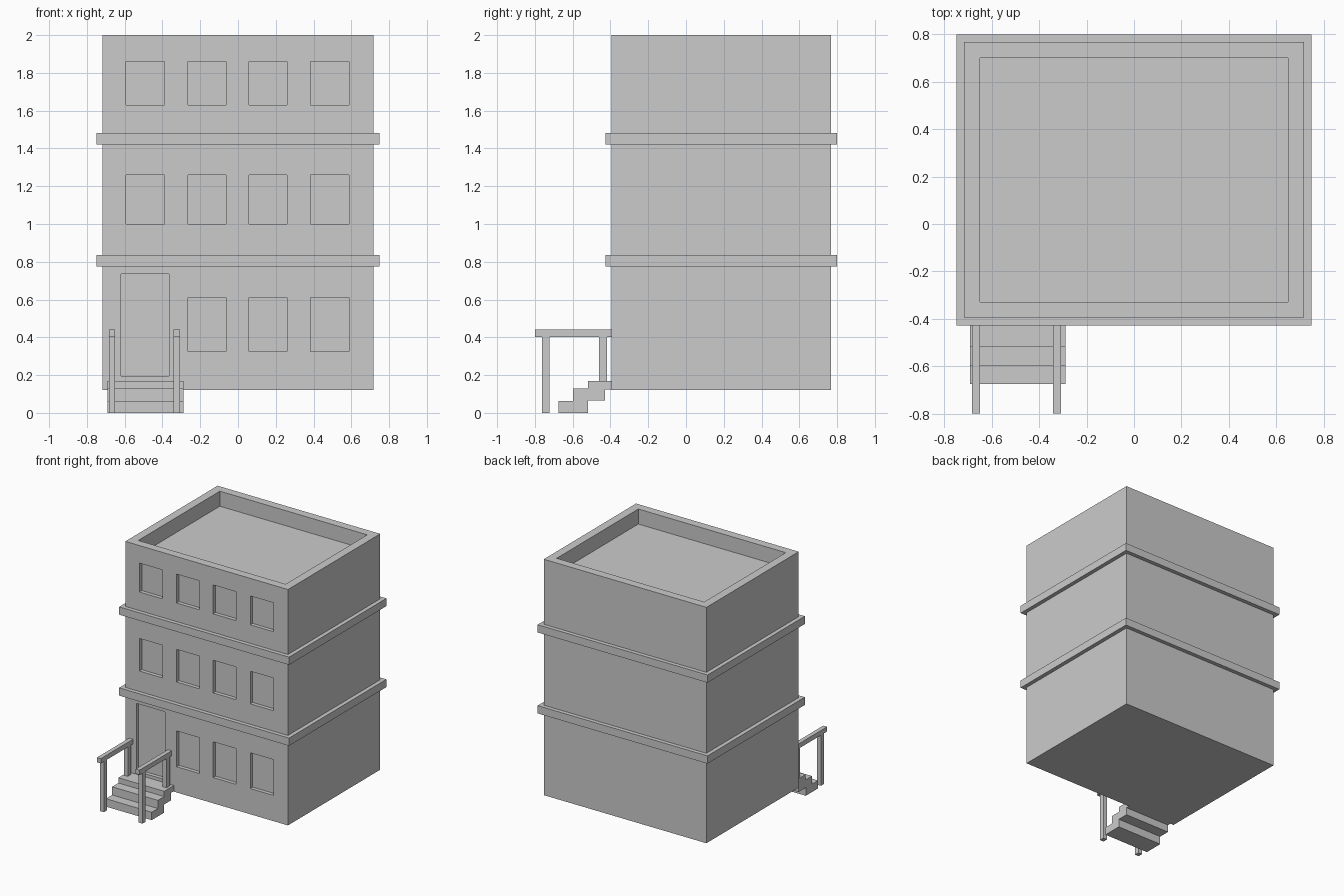
import bpy, bmesh

if "Cube" in bpy.data.objects:
    bpy.data.objects.remove(bpy.data.objects["Cube"])

CY, HX, HY = 0.186, 0.717, 0.581   # building centre in y, half width, half depth


def finish(name, bm):
    bmesh.ops.recalc_face_normals(bm, faces=bm.faces)
    me = bpy.data.meshes.new(name)
    bm.to_mesh(me)
    bm.free()
    ob = bpy.data.objects.new(name, me)
    bpy.context.collection.objects.link(ob)
    return ob


def add_box(bm, x0, x1, y0, y1, z0, z1):
    vs = bmesh.ops.create_cube(bm, size=1)["verts"]
    for v in vs:
        v.co = (x1 if v.co.x > 0 else x0, y1 if v.co.y > 0 else y0, z1 if v.co.z > 0 else z0)


def box(name, *dims):
    bm = bmesh.new()
    add_box(bm, *dims)
    return finish(name, bm)


def rect_loft(name, profile, ring=False):
    """Sweep (outward offset, z) points round the building footprint."""
    bm = bmesh.new()
    loops = [[bm.verts.new((sx * (HX + o), CY + sy * (HY + o), z))
              for sx, sy in ((-1, -1), (1, -1), (1, 1), (-1, 1))] for o, z in profile]
    pairs = list(zip(loops, loops[1:]))
    if ring:
        pairs.append((loops[-1], loops[0]))
    else:
        bm.faces.new(loops[0])
        bm.faces.new(loops[-1])
    for a, b in pairs:
        for i in range(4):
            j = (i + 1) % 4
            bm.faces.new((a[i], a[j], b[j], b[i]))
    return finish(name, bm)


# Building shell with parapet and sunken roof
body = rect_loft("building_body", [(0, 0.12), (0, 2.0), (-0.067, 2.0), (-0.067, 1.88)])

# Window and door recesses
front = CY - HY
bm = bmesh.new()
columns = [(-0.593, -0.39), (-0.265, -0.063), (0.058, 0.26), (0.385, 0.588)]
for z0, z1, first in ((0.325, 0.61, 1), (1.0, 1.26, 0), (1.63, 1.86, 0)):
    for x0, x1 in columns[first:]:
        add_box(bm, x0, x1, front - 0.1, front + 0.03, z0, z1)
add_box(bm, -0.62, -0.365, front - 0.1, front + 0.03, 0.195, 0.735)
cutter = finish("opening_cutter", bm)
cutter.hide_render = True
cutter.hide_viewport = True
mod = body.modifiers.new("openings", "BOOLEAN")
mod.operation = "DIFFERENCE"
mod.solver = "EXACT"
mod.object = cutter

# Floor bands
for name, z0, z1 in (("lower_band", 0.775, 0.837), ("upper_band", 1.42, 1.482)):
    rect_loft(name, [(-0.01, z0), (0.032, z0), (0.032, z1), (-0.01, z1)], ring=True)

# Entrance steps: one stepped profile extruded across the width
side = [(-0.675, 0), (-0.52, 0), (-0.52, 0.065), (-0.43, 0.065), (-0.43, 0.125), (-0.39, 0.125),
        (-0.39, 0.17), (-0.518, 0.17), (-0.518, 0.128), (-0.597, 0.128), (-0.597, 0.063), (-0.675, 0.063)]
bm = bmesh.new()
face = bm.faces.new([bm.verts.new((-0.692, y, z)) for y, z in side])
ext = bmesh.ops.extrude_face_region(bm, geom=[face], use_keep_orig=True)["geom"]
bmesh.ops.translate(bm, vec=(0.404, 0, 0), verts=[g for g in ext if isinstance(g, bmesh.types.BMVert)])
finish("entrance_steps", bm)

# Handrails with front and rear posts
for label, x in (("left", -0.667), ("right", -0.325)):
    x0, x1 = x - 0.017, x + 0.017
    box(label + "_handrail", x0, x1, -0.8, -0.39, 0.403, 0.441)
    box(label + "_front_post", x0, x1, -0.762, -0.723, 0, 0.404)
    box(label + "_rear_post", x0, x1, -0.46, -0.418, 0.169, 0.404)
